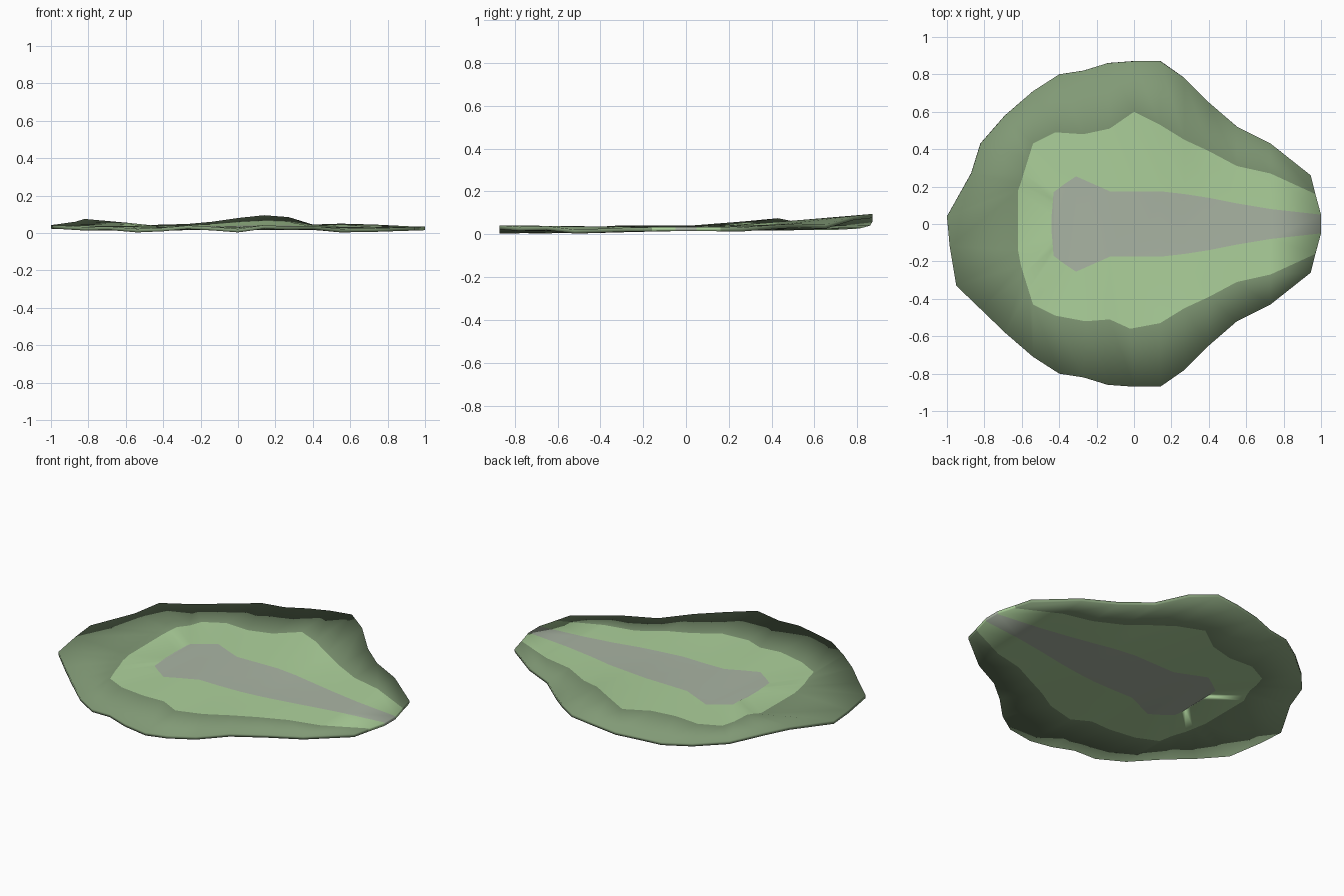
import bpy, bmesh

if "Cube" in bpy.data.objects:
    bpy.data.objects.remove(bpy.data.objects["Cube"])

# Half outlines, from the stem tip round to the rounded end
rib = [(1, .05), (.73, .08), (.55, .11), (.40, .14), (.27, .16), (.14, .175), (0, .175), (-.13, .175),
       (-.22, .215), (-.31, .255), (-.37, .215), (-.43, .17), (-.433, .13), (-.436, .09), (-.44, .05)]
mid = [(.97, .16), (.73, .27), (.55, .31), (.40, .39), (.27, .45), (.14, .53), (0, .60), (-.13, .51),
       (-.27, .48), (-.42, .49), (-.54, .43), (-.565, .35), (-.59, .27), (-.605, .22), (-.62, .18)]
edge = [(.945, .26), (.73, .43), (.55, .52), (.40, .65), (.27, .78), (.14, .87), (0, .87), (-.14, .86),
        (-.27, .82), (-.40, .80), (-.54, .71), (-.69, .58), (-.82, .43), (-.87, .27), (-1, .04)]
# The front half differs slightly at the rounded end
edge_front = edge[:12] + [(-.82, .455), (-.95, .33), (-.985, .12)]
mid_front = mid[:6] + [(-.02, .56), (-.13, .51), (-.26, .52)] + mid[9:14] + [(-.62, .14)]

# Wavy rim heights, back and front
z_back = [.032, .045, .05, .045, .085, .095, .08, .06, .048, .045, .04, .045, .075, .06, .042]
z_front = [.032, .025, .022, .038, .035, .042, .022, .033, .04, .028, .022, .035, .032, .04, .04]
BASE = .034


def material(name, rgb):
    m = bpy.data.materials.new(name)
    m.diffuse_color = (*rgb, 1)
    m.use_nodes = True
    m.node_tree.nodes["Principled BSDF"].inputs["Base Color"].default_value = m.diffuse_color
    return m


bm = bmesh.new()


def ring(back, front, wave):
    """Closed loop of points: back half outward, front half returning."""
    pts = [(x, y, BASE + wave * (z - BASE)) for (x, y), z in zip(back, z_back)]
    pts += [(x, -y, BASE + wave * (z - BASE)) for (x, y), z in zip(front, z_front)][::-1]
    return [bm.verts.new(p) for p in pts]


inner = ring(rib, rib, .1)
middle = ring(mid, mid_front, .5)
outer = ring(edge, edge_front, 1)
n = len(inner)

# Rib strip across the middle
for i in range(n // 2 - 1):
    bm.faces.new((inner[i], inner[i + 1], inner[n - 2 - i], inner[n - 1 - i])).material_index = 0
# Pale blade and dark border; both stay open across the stem tip
for a, b, slot in ((inner, middle, 1), (middle, outer, 2)):
    for i in range(n - 1):
        bm.faces.new((a[i], b[i], b[i + 1], a[i + 1])).material_index = slot
bmesh.ops.recalc_face_normals(bm, faces=bm.faces)
if sum(f.normal.z for f in bm.faces) < 0:
    bmesh.ops.reverse_faces(bm, faces=bm.faces)

mesh = bpy.data.meshes.new("leaf")
bm.to_mesh(mesh)
bm.free()
leaf = bpy.data.objects.new("leaf", mesh)
bpy.context.collection.objects.link(leaf)
for name, rgb in (("rib", (.40, .46, .37)), ("pale_green", (.42, .64, .33)), ("dark_green", (.22, .32, .18))):
    mesh.materials.append(material(name, rgb))

# Leaf thickness
solid = leaf.modifiers.new("thickness", 'SOLIDIFY')
solid.thickness = .019
solid.offset = -1

bpy.context.view_layer.objects.active = leaf
leaf.select_set(True)
bpy.ops.object.shade_smooth_by_angle(angle=.6)
